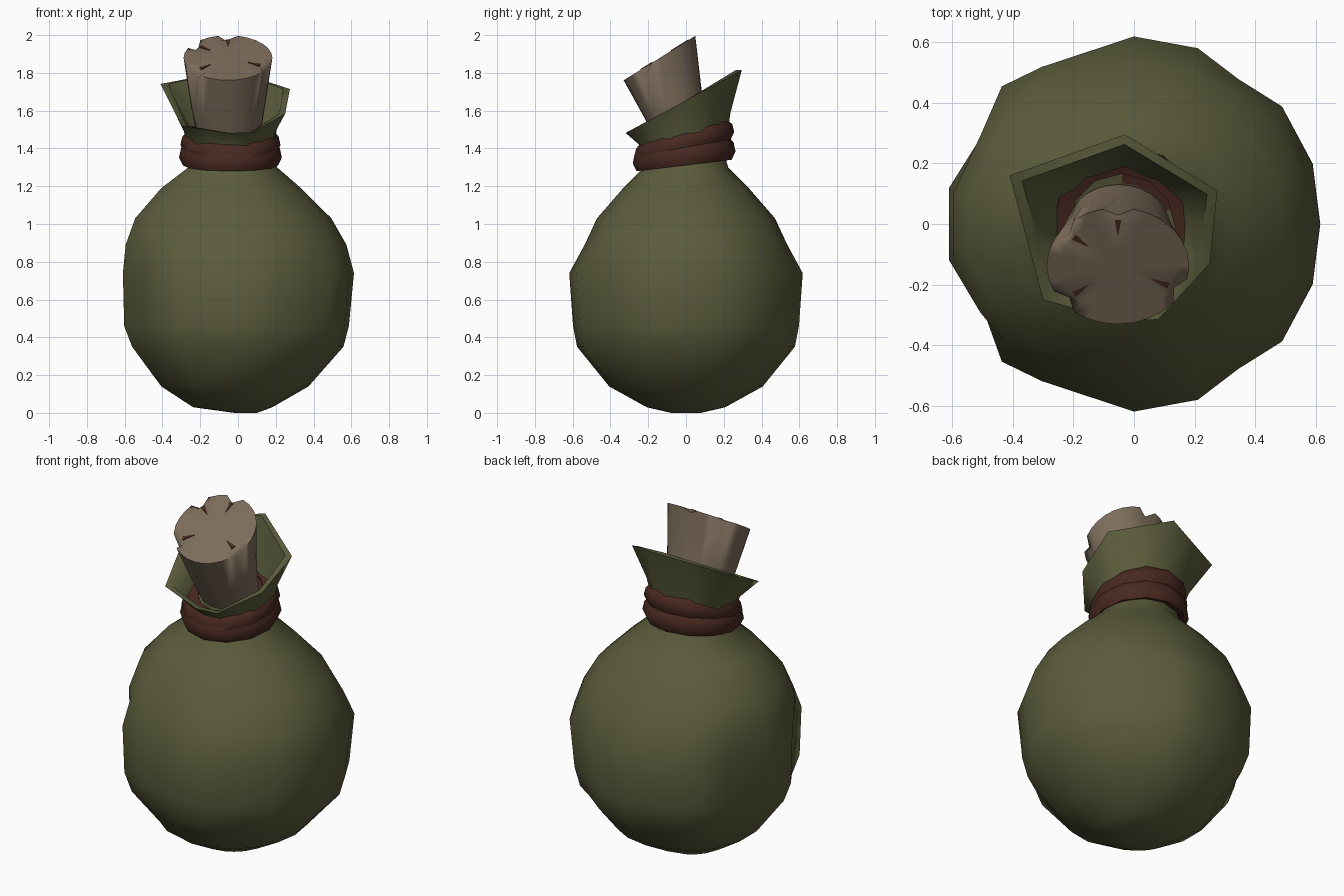
import bpy, bmesh, math
from math import sin, cos, pi, radians

if "Cube" in bpy.data.objects:
    bpy.data.objects.remove(bpy.data.objects["Cube"])


def material(name, rgb):
    m = bpy.data.materials.new(name)
    m.diffuse_color = (*rgb, 1)
    m.use_nodes = True
    m.node_tree.nodes["Principled BSDF"].inputs["Base Color"].default_value = m.diffuse_color
    return m


GREEN = material("olive cloth", (0.105, 0.108, 0.045))
CORK = material("pale cork", (0.205, 0.153, 0.105))
STRAP = material("red brown leather", (0.066, 0.022, 0.015))


def ring(cx, cy, cz, rx, ry, slope=0, n=20):
    """Ellipse around (cx, cy) lying in a plane that rises towards the back."""
    return [(cx + rx * cos(2 * pi * i / n), cy + ry * sin(2 * pi * i / n),
             cz + slope * ry * sin(2 * pi * i / n)) for i in range(n)]


def loft(name, rings, mat, angle=40, cap_start=True, cap_end=True, closed=False):
    """Skin a list of equal-length rings into one object."""
    bm = bmesh.new()
    rows = [[bm.verts.new(p) for p in r] for r in rings]
    n = len(rows[0])
    pairs = list(zip(rows, rows[1:]))
    if closed:
        pairs.append((rows[-1], rows[0]))
    for a, b in pairs:
        for i in range(n):
            j = (i + 1) % n
            bm.faces.new((a[i], a[j], b[j], b[i]))
    if not closed:
        if cap_start:
            bm.faces.new(rows[0][::-1])
        if cap_end:
            bm.faces.new(rows[-1])
    bmesh.ops.recalc_face_normals(bm, faces=bm.faces)
    me = bpy.data.meshes.new(name)
    bm.to_mesh(me)
    bm.free()
    me.materials.append(mat)
    ob = bpy.data.objects.new(name, me)
    bpy.context.collection.objects.link(ob)
    bpy.ops.object.select_all(action='DESELECT')
    ob.select_set(True)
    bpy.context.view_layer.objects.active = ob
    bpy.ops.object.shade_smooth_by_angle(angle=radians(angle))
    return ob


# round pouch: lumpy outline, mirrored in y, scaled up a height profile
half = [(0.59, 0.2), (0.49, 0.39), (0.36, 0.5), (0.21, 0.58), (0, 0.62),
        (-0.32, 0.55), (-0.44, 0.46), (-0.5, 0.33), (-0.61, 0.12)]
outline = [(0.61, 0.0)] + half + [(x, -y) for x, y in half[::-1]]
# height, x radius, y radius, x centre
profile = [(0.0, 0.06, 0.08, 0.04), (0.03, 0.21, 0.21, -0.03), (0.14, 0.39, 0.41, -0.02),
           (0.35, 0.56, 0.58, -0.005), (0.46, 0.595, 0.6, -0.01), (0.74, 0.612, 0.62, 0),
           (0.89, 0.585, 0.54, -0.015), (1.03, 0.52, 0.475, -0.03),
           (1.19, 0.37, 0.335, -0.04), (1.3, 0.235, 0.225, -0.03), (1.42, 0.19, 0.19, -0.04)]
body = []
for z, rx, ry, cx in profile:
    row = []
    for x, y in outline:
        # away from the middle the lumps fade into a circle
        t = min(1, abs(z - 0.6) / 0.35)
        s = (1 - t) + t * 0.615 / math.hypot(x, y)
        if t < 0.75 and (x, abs(y)) in ((-0.5, 0.33), (0.36, 0.5), (-0.32, 0.55)):
            s *= 0.955  # creases between the lumps
        row.append((cx + x / 0.61 * rx * s, y / 0.62 * ry * s, z))
    body.append(row)
loft("pouch", body, GREEN, 50)

# flared collar with folded lip and inner wall
corners = [(0.275, 0.11), (-0.03, 0.295), (-0.41, 0.16), (-0.3, -0.25),
           (-0.05, -0.32), (0.08, -0.315), (0.25, -0.13)]
rim = []
for (x, y), (u, v) in zip(corners, corners[1:] + corners[:1]):
    rim += [(x, y), ((x + u) / 2, (y + v) / 2)]


def collar_ring(scale, drop, neck=0.0):
    """Blend from the tilted rim (neck 0) down to the round neck (neck 1)."""
    row = []
    for x, y in rim:
        a = math.atan2(y, x + 0.04)
        nx, ny = -0.04 + 0.22 * scale * cos(a), 0.21 * scale * sin(a)
        ox, oy = -0.04 + (x + 0.04) * scale, y * scale
        px, py = ox + (nx - ox) * neck, oy + (ny - oy) * neck
        top = 1.655 + 0.54 * y - drop
        low = 1.44 + 0.25 * ny - drop
        row.append((px, py, top + (low - top) * neck))
    return row


loft("collar", [collar_ring(1, 0.08, 1), collar_ring(1, 0, 0.7), collar_ring(1, 0),
                collar_ring(0.89, 0.0), collar_ring(0.86, 0.02, 0.6),
                collar_ring(0.8, 0.02, 1)], GREEN, 65, cap_end=False)

# cloth floor inside the collar, with the strap showing at the back right
floor = loft("collar_floor", [ring(-0.04, 0, 1.45, 0.2, 0.19, 0.3),
                              ring(-0.04, 0, 1.46, 0.205, 0.2, 0.3),
                              ring(-0.04, -0.01, 1.44, 0.1, 0.1, 0.3)], GREEN)
floor.data.materials.append(STRAP)
for f in floor.data.polygons:
    if f.normal.z > 0.3 and f.center.y > 0.04 and f.center.x > -0.05:
        f.material_index = 1


# two leather turns tied round the neck
def strap(name, z, slope, r, h):
    section = [(-0.07, -h * 0.7), (-0.01, -h), (0.01, -h * 0.3),
               (0.0, h * 0.5), (-0.025, h), (-0.08, h * 0.7)]
    loft(name, [ring(-0.04, -0.01, z + dz, r + dr, r + dr, slope, 12)
                for dr, dz in section], STRAP, 60, closed=True)


strap("lower_strap", 1.37, 0.12, 0.262, 0.06)
strap("upper_strap", 1.435, 0.26, 0.255, 0.055)

# tilted stopper, widening upwards, with a chipped rim
N = 28
C = (-0.053, -0.138, 1.88)
top = ring(*C, 0.235, 0.192, 0.62, N)
notches = [7, 11, 17, 26]
for i in notches:
    x, y, z = top[i]
    top[i] = (C[0] + (x - C[0]) * 0.87, C[1] + (y - C[1]) * 0.87, z - 0.035)
loft("stopper", [ring(-0.05, 0.0, 1.45, 0.165, 0.13, 0.4, N),
                 ring(-0.053, -0.065, 1.62, 0.195, 0.15, 0.45, N), top,
                 ring(*C, 0.19, 0.155, 0.62, N), ring(*C, 0.05, 0.04, 0.62, N)],
     CORK, 80)

# thin dark cracks on the stopper top, running in from the chips
for k, i in enumerate(notches):
    a = 2 * pi * i / N

    def on_top(f, side, lift):
        u = 0.235 * f * cos(a) - side * sin(a)
        v = 0.192 * f * sin(a) + side * cos(a)
        return (C[0] + u, C[1] + v, C[2] + 0.62 * v + lift)
    loft(f"crack_{k + 1}", [[on_top(0.79, 0.011, h), on_top(0.79, -0.011, h),
                             on_top(0.5, 0, h)] for h in (-0.003, 0.004)], STRAP)
